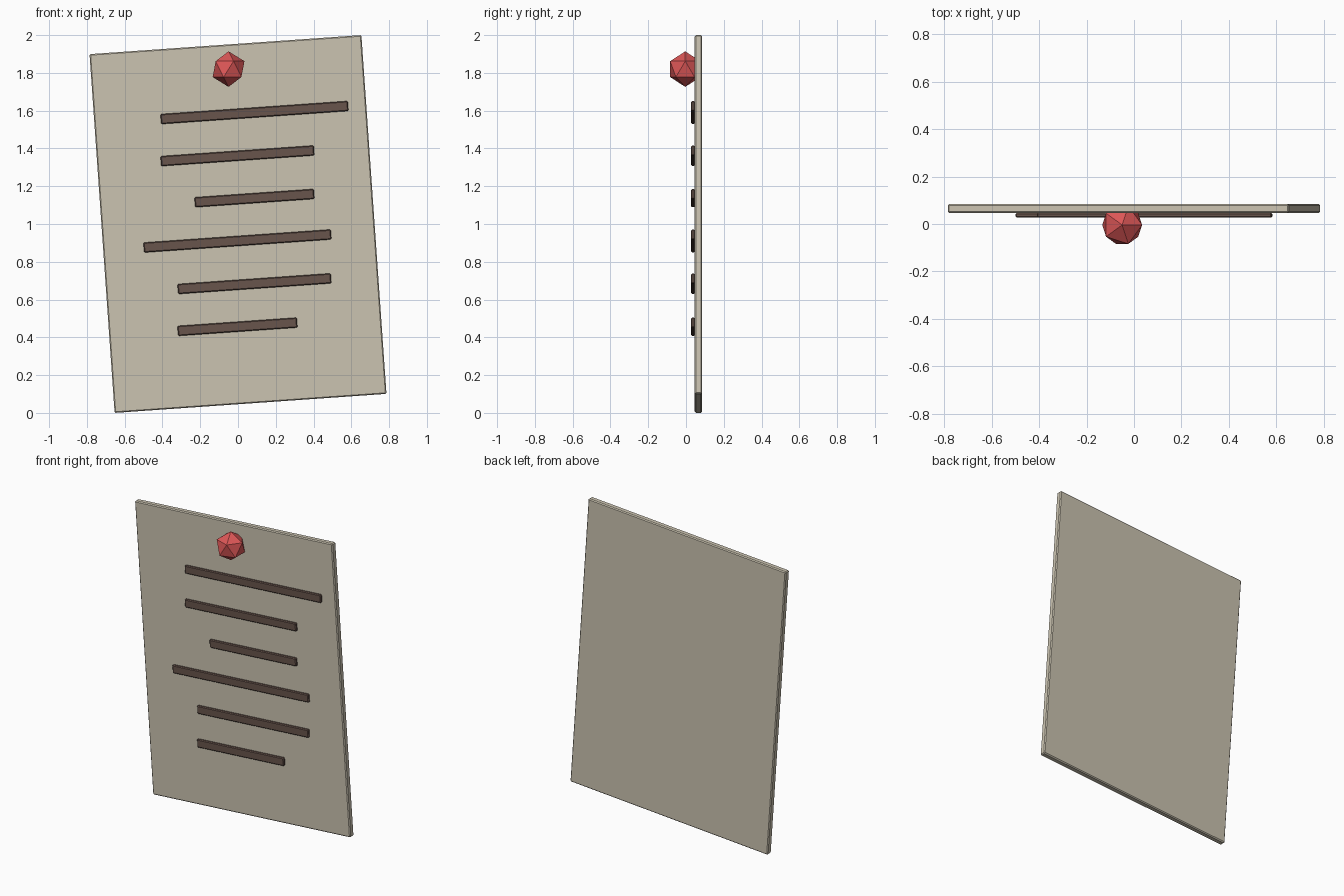
import bpy
from math import radians
from mathutils import Matrix, Vector

default = bpy.data.objects.get("Cube")
if default:
    bpy.data.objects.remove(default, do_unlink=True)

TILT = radians(-4)


def material(name, rgb):
    m = bpy.data.materials.new(name)
    m.use_nodes = True
    m.diffuse_color = (*rgb, 1)
    m.node_tree.nodes["Principled BSDF"].inputs["Base Color"].default_value = (*rgb, 1)
    return m


paper = material("warm paper", (0.60, 0.55, 0.44))
ink = material("dark brown", (0.138, 0.089, 0.072))
red = material("pin red", (0.72, 0.095, 0.095))


def slab(name, centre, size, mat, bevel):
    """Tilted box with softened edges."""
    bpy.ops.mesh.primitive_cube_add(size=1)
    ob = bpy.context.object
    ob.name = name
    ob.data.transform(Matrix.Diagonal((*size, 1)))
    ob.location = Vector(centre)
    ob.rotation_euler.y = TILT
    ob.data.materials.append(mat)
    mod = ob.modifiers.new("soft edges", 'BEVEL')
    mod.width = bevel
    mod.segments = 1
    return ob


# Sheet
slab("paper_sheet", (0, 0.0655, 1), (1.443, 0.039, 1.904), paper, 0.006)

# Written lines: centre x, centre z, length
lines = [(0.087, 1.590, 0.994), (-0.003, 1.361, 0.813), (0.087, 1.137, 0.633),
         (-0.003, 0.910, 0.994), (0.087, 0.684, 0.813), (-0.003, 0.456, 0.633)]
for i, (x, z, length) in enumerate(lines, 1):
    slab(f"written_line_{i}", (x, 0.037, z), (length, 0.019, 0.053), ink, 0.005)

# Faceted pin holding the sheet
bpy.ops.mesh.primitive_ico_sphere_add(subdivisions=1, radius=0.094,
                                      location=(-0.05, -0.004, 1.82))
pin = bpy.context.object
pin.name = "pin_head"
pin.data.materials.append(red)
